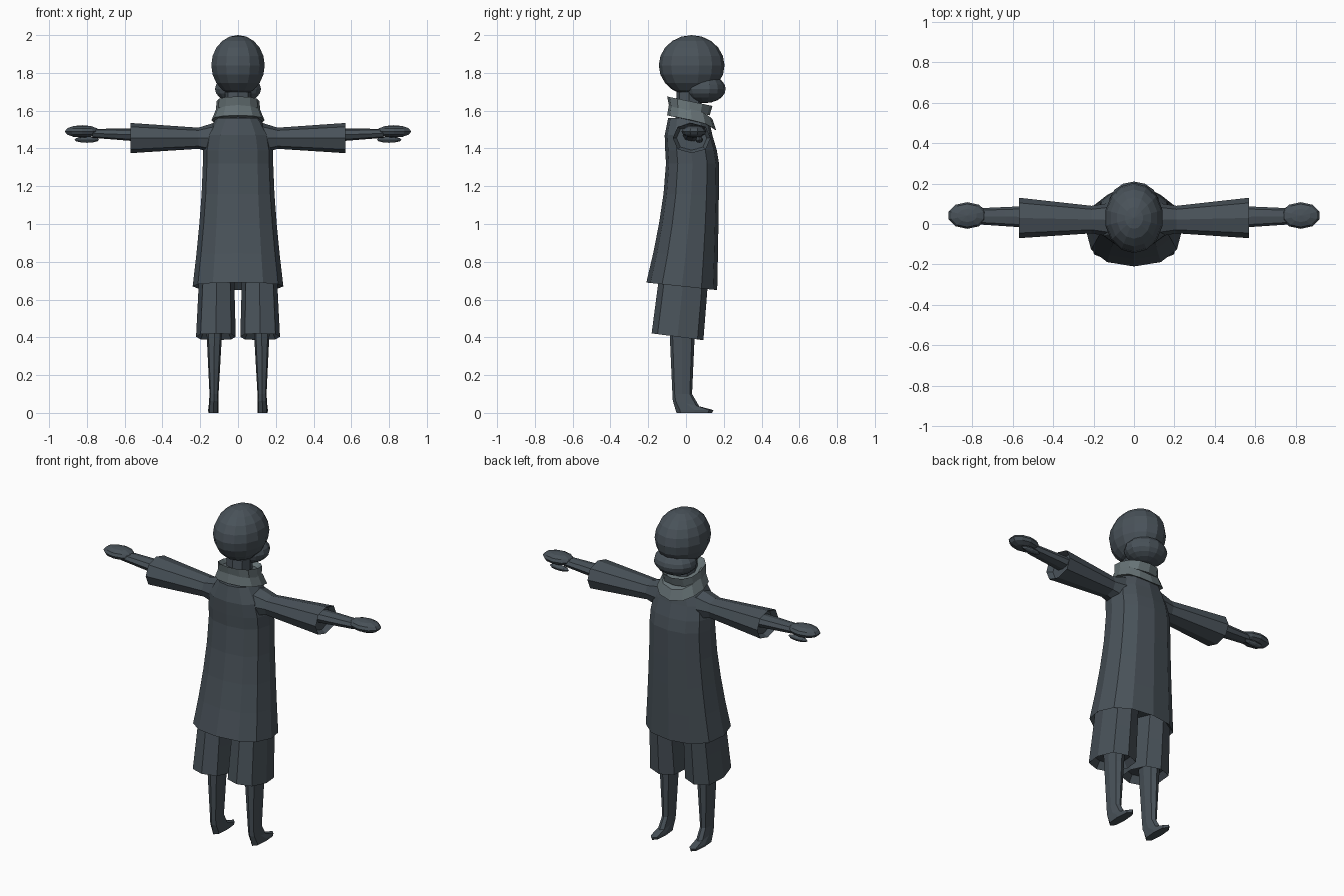
import bpy, bmesh, math

if "Cube" in bpy.data.objects:
    bpy.data.objects.remove(bpy.data.objects["Cube"], do_unlink=True)


def material(name, rgb):
    made = bpy.data.materials.new(name)
    made.use_nodes = True
    made.diffuse_color = (*rgb, 1)
    shader = next(node for node in made.node_tree.nodes if node.type == 'BSDF_PRINCIPLED')
    shader.inputs["Base Color"].default_value = (*rgb, 1)
    shader.inputs["Roughness"].default_value = 0.9
    return made


slate = material("dark slate", (0.066, 0.084, 0.1))
scarf_grey = material("scarf grey", (0.135, 0.17, 0.18))


def finish(name, bm, colour, mirrored):
    bmesh.ops.recalc_face_normals(bm, faces=bm.faces)
    mesh = bpy.data.meshes.new(name)
    bm.to_mesh(mesh)
    bm.free()
    mesh.materials.append(colour)
    part = bpy.data.objects.new(name, mesh)
    bpy.context.collection.objects.link(part)
    if mirrored:
        part.modifiers.new("mirror", 'MIRROR').use_mirror_merge = False


def ellipsoid(name, centre, radii, segments=14, rings=10, mirrored=False):
    bm = bmesh.new()
    bmesh.ops.create_uvsphere(bm, u_segments=segments, v_segments=rings, radius=1)
    bmesh.ops.scale(bm, vec=radii, verts=bm.verts)
    bmesh.ops.translate(bm, vec=centre, verts=bm.verts)
    finish(name, bm, slate, mirrored)


def ring(at, middle, radii, tilt=0):
    return (at, *middle, *radii, tilt)


def body_ring(z, half_width, back, front, tilt=0):
    return ring(z, (0, (back + front) / 2), (half_width, (front - back) / 2), tilt)


def taper(start, end, steps):
    """Evenly spaced rings from start to end."""
    return [tuple(a + (b - a) * i / steps for a, b in zip(start, end))
            for i in range(steps + 1)]


def hollow(rim, depth):
    """A smaller ring set back inside an opening."""
    at, u, v, radius_u, radius_v, tilt = rim
    return (at + depth, u, v, radius_u * 0.8, radius_v * 0.8, tilt)


def loft(name, rings, sides=8, colour=slate, sideways=False, square=0.85,
         mirrored=False, point=0):
    """Skin the rings; point pulls the front corner of each down into a V."""
    bm = bmesh.new()
    loops = []
    for at, u, v, radius_u, radius_v, tilt in rings:
        loop = []
        for i in range(sides):
            angle = math.tau * i / sides
            across, along = (math.copysign(abs(value) ** square, value)
                             for value in (math.cos(angle), math.sin(angle)))
            a, b = u + across * radius_u, v + along * radius_v
            level = at - along * tilt - point * max(0, along) ** 3
            loop.append(bm.verts.new((level, a, b) if sideways else (a, b, level)))
        loops.append(loop)
    for lower, upper in zip(loops, loops[1:]):
        for i in range(sides):
            j = (i + 1) % sides
            bm.faces.new((lower[i], lower[j], upper[j], upper[i]))
    bm.faces.new(loops[0])
    bm.faces.new(loops[-1])
    finish(name, bm, colour, mirrored)


# Head: round skull with a fuller lower face, leaving a groove at the eyes
ellipsoid("skull", centre=(0, 0.03, 1.84), radii=(0.145, 0.174, 0.16))
ellipsoid("lower_face", centre=(0, 0.1, 1.715), radii=(0.125, 0.11, 0.075))
loft("neck", taper(body_ring(z=1.5, half_width=0.07, back=-0.06, front=0.09),
                   body_ring(z=1.7, half_width=0.07, back=-0.05, front=0.08), steps=1))

# Scarf: two folds, the lower one pointed at the front
loft("scarf_lower_fold", taper(
    body_ring(z=1.55, half_width=0.14, back=-0.1, front=0.16, tilt=0.025),
    body_ring(z=1.61, half_width=0.115, back=-0.09, front=0.14, tilt=0.025),
    steps=2), sides=12, colour=scarf_grey, point=0.03)
scarf_top = body_ring(z=1.65, half_width=0.113, back=-0.1, front=0.14, tilt=0.025)
loft("scarf_upper_fold", [
    body_ring(z=1.6, half_width=0.118, back=-0.09, front=0.125, tilt=0.025),
    scarf_top,
    hollow(scarf_top, depth=-0.02),
], sides=12, colour=scarf_grey)

# Long coat: straight chest, flaring towards a slanted hem
coat = []
for step in range(5):
    rise = step / 4
    flare = (1 - rise) ** 1.5
    coat.append(body_ring(z=0.67 + 0.65 * rise, half_width=0.186 + 0.054 * flare,
                          back=-0.106 - 0.104 * flare, front=0.175 - 0.01 * flare,
                          tilt=0.02 * flare))
shoulders = [
    body_ring(z=1.39, half_width=0.185, back=-0.11, front=0.163),
    body_ring(z=1.47, half_width=0.17, back=-0.113, front=0.14),
    body_ring(z=1.56, half_width=0.115, back=-0.095, front=0.12),
]
loft("coat", [hollow(coat[0], depth=0.05)] + coat + shoulders, sides=12)

# Wide sleeves with hollow cuffs
armhole = ring(at=0.08, middle=(0.02, 1.455), radii=(0.09, 0.095))
upper_sleeve = ring(at=0.21, middle=(0.022, 1.454), radii=(0.068, 0.056))
cuff = ring(at=0.57, middle=(0.03, 1.455), radii=(0.1, 0.08))
loft("sleeves", [armhole] + taper(upper_sleeve, cuff, steps=2)
     + [hollow(cuff, depth=-0.03)], sideways=True, mirrored=True)

# Forearms, mitten hands and thumbs
loft("forearms", taper(ring(at=0.5, middle=(0.035, 1.47), radii=(0.055, 0.035)),
                       ring(at=0.77, middle=(0.038, 1.48), radii=(0.04, 0.024)),
                       steps=2), sideways=True, mirrored=True)
ellipsoid("hands", centre=(0.825, 0.042, 1.49), radii=(0.097, 0.066, 0.033),
          segments=10, rings=6, mirrored=True)
ellipsoid("thumbs", centre=(0.8, 0.07, 1.446), radii=(0.065, 0.02, 0.016),
          segments=8, rings=6, mirrored=True)

# Loose shorts with slanted hollow hems
shorts_hem = ring(at=0.403, middle=(0.117, -0.045), radii=(0.105, 0.137), tilt=0.018)
shorts_top = ring(at=0.74, middle=(0.113, -0.01), radii=(0.092, 0.13))
loft("shorts", [hollow(shorts_hem, depth=0.04)] + taper(shorts_hem, shorts_top, steps=2),
     square=0.75, mirrored=True)

# Bare legs flowing into pointed feet
foot = [
    ring(at=0, middle=(0.13, 0.044), radii=(0.027, 0.094)),
    ring(at=0.015, middle=(0.13, 0.045), radii=(0.028, 0.1)),
    ring(at=0.05, middle=(0.128, 0), radii=(0.026, 0.07), tilt=0.015),
]
leg = taper(ring(at=0.1, middle=(0.127, -0.02), radii=(0.024, 0.052)),
            ring(at=0.5, middle=(0.125, -0.02), radii=(0.045, 0.07)), steps=3)
loft("legs_and_feet", foot + leg, square=0.75, mirrored=True)
